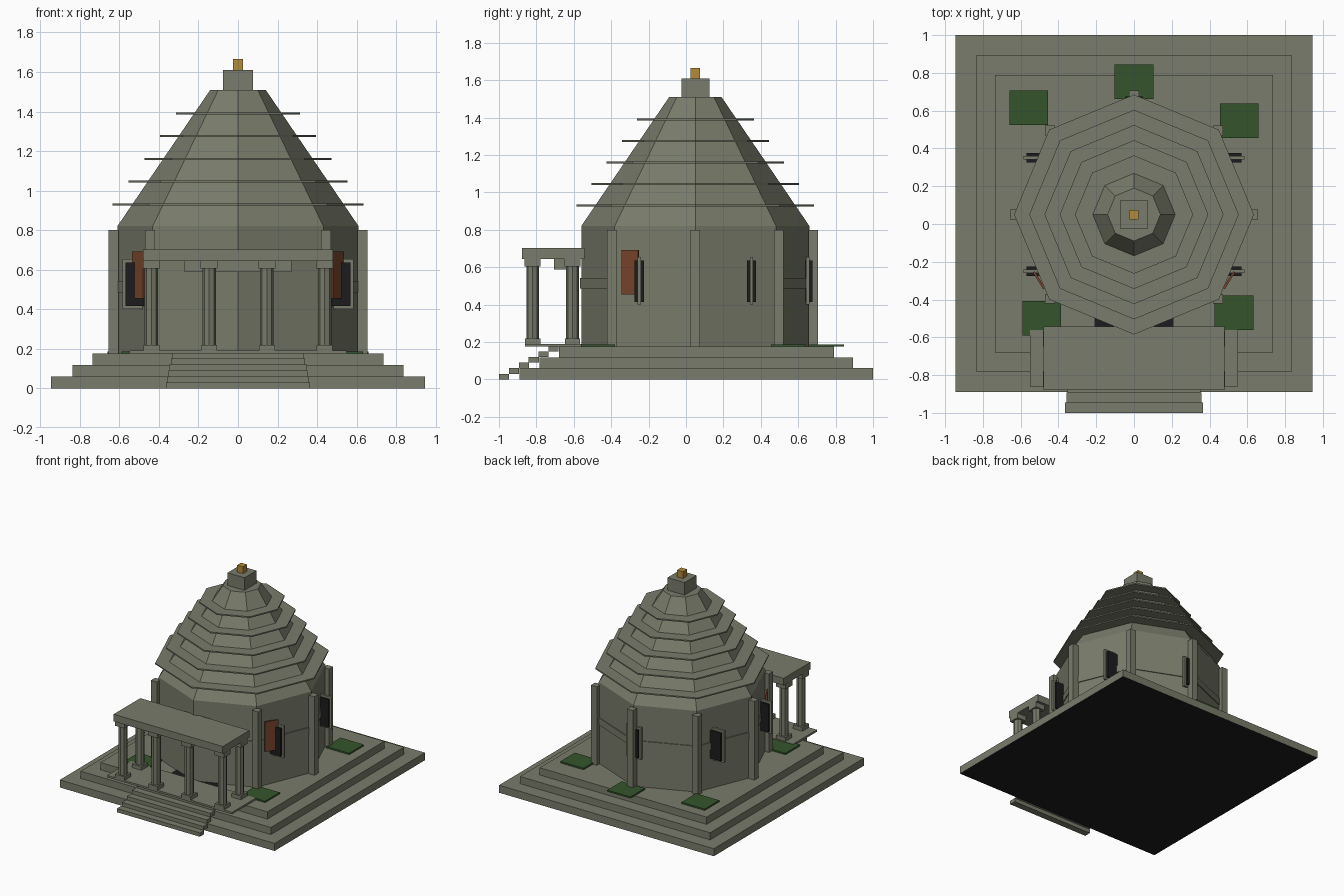
import bpy, bmesh, math
from mathutils import Matrix

if "Cube" in bpy.data.objects:
    bpy.data.objects.remove(bpy.data.objects["Cube"], do_unlink=True)


def material(name, rgb):
    m = bpy.data.materials.new(name)
    m.use_nodes = True
    color = (*rgb, 1)
    m.diffuse_color = color
    m.node_tree.nodes["Principled BSDF"].inputs["Base Color"].default_value = color
    return m


stone = material("grey_green_stone", (0.19, 0.20, 0.145))
gold = material("gold", (0.45, 0.26, 0.04))
green = material("moss_green", (0.035, 0.09, 0.025))
rust = material("rust_red", (0.19, 0.06, 0.025))
dark = material("near_black", (0.012, 0.012, 0.013))

CY = 0.05       # tower axis in y
FLOOR = 0.175   # top of the stepped base


def finish(name, bm, mat):
    mesh = bpy.data.meshes.new(name)
    bm.to_mesh(mesh)
    bm.free()
    mesh.materials.append(mat)
    ob = bpy.data.objects.new(name, mesh)
    bpy.context.collection.objects.link(ob)
    return ob


def box(name, x, y, z0, z1, w, d, mat=stone, turn=0):
    """Box centred on x, y with width w, depth d, from z0 to z1."""
    bm = bmesh.new()
    bmesh.ops.create_cube(bm, size=1)
    place = (Matrix.Translation((x, y, (z0 + z1) / 2))
             @ Matrix.Rotation(turn, 4, "Z")
             @ Matrix.Diagonal((w, d, z1 - z0, 1)))
    bm.transform(place)
    return finish(name, bm, mat)


def octagon(name, x, y, z0, z1, r0, r1, mat=stone):
    """Eight-sided prism or frustum with corners on the axes."""
    bm = bmesh.new()
    bmesh.ops.create_cone(bm, cap_ends=True, segments=8, radius1=r0,
                          radius2=r1, depth=z1 - z0)
    bm.transform(Matrix.Translation((x, y, (z0 + z1) / 2)))
    return finish(name, bm, mat)


# Stepped square base, dark underneath
base_z = 0
for i, (half, top) in enumerate([(0.945, 0.06), (0.837, 0.117), (0.735, FLOOR)]):
    tier = box(f"base_tier_{i + 1}", 0, 0.055, base_z, top, 2 * half, 2 * half)
    if i == 0:
        tier.data.materials.append(dark)
        for face in tier.data.polygons:
            if face.normal.z < -0.5:
                face.material_index = 1
    base_z = top

# Front stairs of separate treads
for i in range(6):
    box(f"stair_{i + 1}", 0, -0.973 + 0.053 * i, 0.03 * i, 0.03 * (i + 1),
        0.73 - 0.013 * i, 0.054)

# Tower walls, belt and spire
octagon("tower_wall", 0, CY, FLOOR, 0.82, 0.61, 0.61)
octagon("wall_belt", 0, CY, 0.485, 0.542, 0.617, 0.617)
octagon("spire", 0, CY, 0.82, 1.51, 0.61, 0.14)
for i in range(5):
    z = 0.93 + 0.115 * i
    r = 0.635 - 0.0805 * i
    octagon(f"roof_ledge_{i + 1}", 0, CY, z - 0.005, z + 0.005, r, r)
box("spire_cap", 0, CY, 1.51, 1.61, 0.15, 0.15)
box("finial", 0, CY, 1.61, 1.665, 0.05, 0.05, gold)

# Pilasters on every corner except the front one
for i in range(8):
    if i != 6:
        a = math.radians(45 * i)
        box(f"pilaster_{i + 1}", 0.63 * math.cos(a), CY + 0.63 * math.sin(a),
            FLOOR, 0.80, 0.052, 0.052)

# Windows: dark pane with a thin frame through it
for i, degrees in enumerate((30, 90, 150, 210, 330)):
    a = math.radians(degrees)
    x, y = 0.6 * math.cos(a), CY + 0.6 * math.sin(a)
    box(f"window_frame_{i + 1}", x, y, 0.40, 0.655, 0.13, 0.018)
    box(f"window_pane_{i + 1}", x, y, 0.415, 0.637, 0.097, 0.05, dark)

# Rust wall panels beside the porch
for side, label in ((1, "left"), (-1, "right")):
    box(f"wall_panel_{label}", side * 0.503, -0.298, 0.455, 0.693,
        0.105, 0.012, rust, side * math.radians(58))

# Porch floor, roof, lintel and threshold
box("porch_floor", 0, -0.71, FLOOR, 0.19, 1.10, 0.30)
box("porch_roof", 0, -0.71, 0.645, 0.702, 0.96, 0.335)
box("porch_lintel", 0, -0.64, 0.588, 0.645, 0.54, 0.13)
box("threshold", 0, -0.52, FLOOR, 0.179, 0.42, 0.10, dark)


def column(name, x, y):
    box(name + "_foot", x, y, 0.19, 0.22, 0.082, 0.082)
    octagon(name + "_shaft", x, y, 0.22, 0.605, 0.034, 0.034)
    box(name + "_capital", x, y, 0.605, 0.645, 0.085, 0.085)


# Four front columns and two at the wall
for i in range(4):
    column(f"front_column_{i + 1}", -0.438 + 0.292 * i, -0.82)
for side, label in ((1, "left"), (-1, "right")):
    column(f"back_column_{label}", side * 0.438, -0.607)

# Moss patches on the terrace
for i, (x, y) in enumerate([(-0.557, 0.615), (0, 0.753), (0.557, 0.547),
                            (0.53, -0.47), (-0.488, -0.498)]):
    box(f"moss_patch_{i + 1}", x, y, FLOOR, 0.187, 0.205, 0.183, green)
